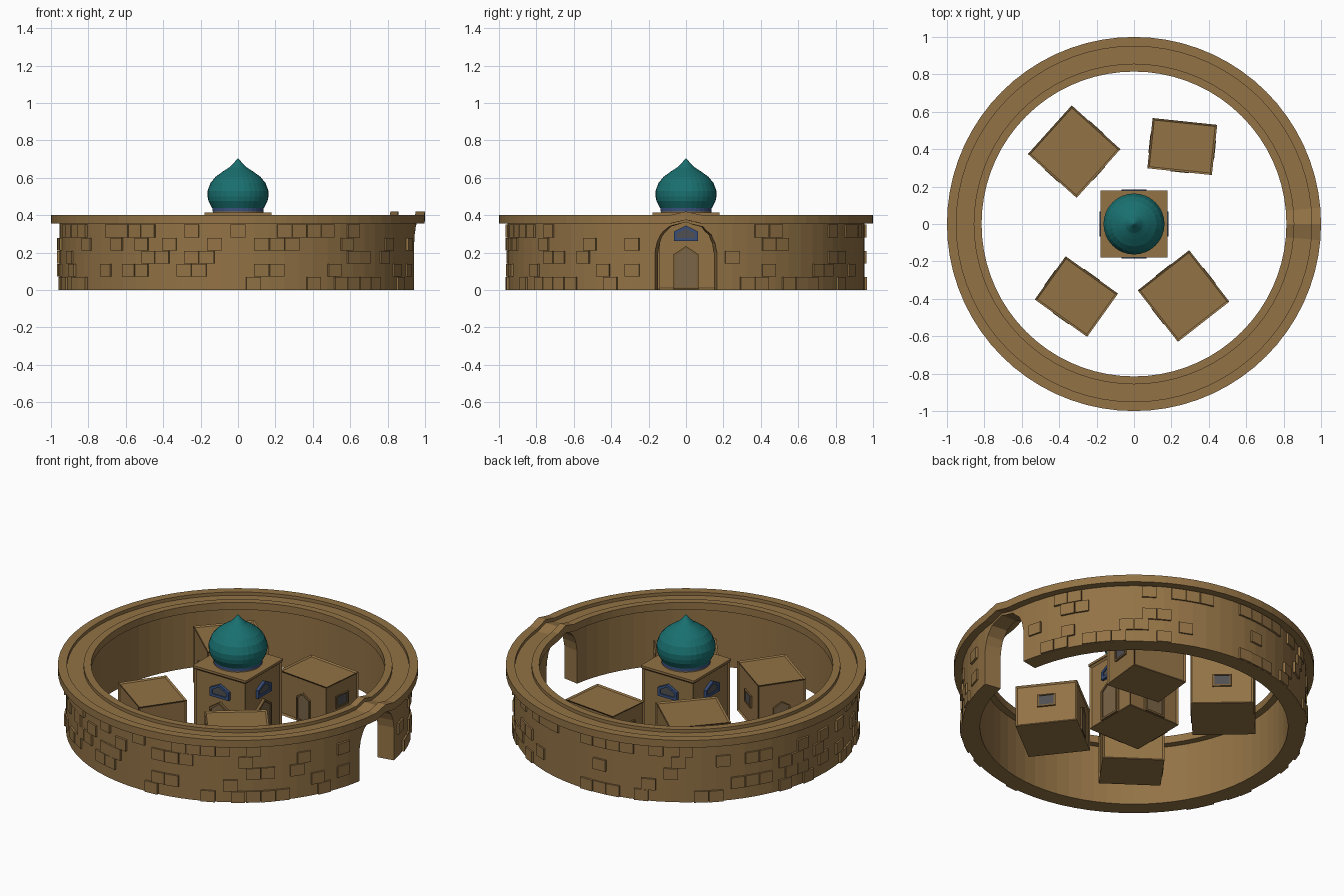
import bpy, bmesh, random
from math import sin, cos, tan, pi, radians
from mathutils import Matrix

if "Cube" in bpy.data.objects:
    bpy.data.objects.remove(bpy.data.objects["Cube"])

random.seed(7)


def material(name, rgb):
    m = bpy.data.materials.new(name)
    m.diffuse_color = (*rgb, 1)
    m.use_nodes = True
    m.node_tree.nodes["Principled BSDF"].inputs["Base Color"].default_value = m.diffuse_color
    return m


SAND = material("sandstone", (0.29, 0.17, 0.06))
TRIM = material("dark_trim", (0.19, 0.11, 0.04))
DOOR = material("door_brown", (0.20, 0.13, 0.065))
TEAL = material("teal_tile", (0.01, 0.16, 0.16))
BLUE = material("blue_tile", (0.04, 0.08, 0.2))
GLASS = material("window_grey", (0.08, 0.08, 0.085))


def finish(name, bm, mats, matrix=Matrix(), fix=True):
    if fix:
        bmesh.ops.recalc_face_normals(bm, faces=bm.faces[:])
    me = bpy.data.meshes.new(name)
    bm.to_mesh(me)
    bm.free()
    for m in mats:
        me.materials.append(m)
    ob = bpy.data.objects.new(name, me)
    ob.matrix_world = matrix
    bpy.context.collection.objects.link(ob)
    return ob


def ring(name, r0, r1, z0, z1, mat, n=72, bump=0.02):
    """Square-section ring; the top rises in a small peak over the gate (+x)."""
    bm = bmesh.new()
    loops = []
    for i in range(n):
        a = 2 * pi * i / n
        up = bump if i == 0 else 0
        loops.append([bm.verts.new((r * cos(a), r * sin(a), z + (up if z > 0.3 else 0)))
                      for r, z in ((r0, z0), (r1, z0), (r1, z1), (r0, z1))])
    for i in range(n):
        a, b = loops[i], loops[(i + 1) % n]
        for k in range(4):
            bm.faces.new((a[k], b[k], b[(k + 1) % 4], a[(k + 1) % 4]))
    return finish(name, bm, [mat])


def lathe(name, profile, mat, n=32):
    bm = bmesh.new()
    vs = [bm.verts.new((r, 0, z)) for r, z in profile]
    es = [bm.edges.new(p) for p in zip(vs, vs[1:])]
    bmesh.ops.spin(bm, geom=vs + es, cent=(0, 0, 0), axis=(0, 0, 1), angle=2 * pi, steps=n)
    bmesh.ops.remove_doubles(bm, verts=bm.verts[:], dist=1e-4)
    return finish(name, bm, [mat])


def box(name, size, z0, mat, matrix=Matrix(), rim=0):
    """Box standing on z0; rim leaves a thin raised border round each face."""
    bm = bmesh.new()
    bmesh.ops.create_cube(bm, size=1)
    for v in bm.verts:
        v.co = (v.co.x * size[0], v.co.y * size[1], (v.co.z + 0.5) * size[2] + z0)
    if rim:
        fs = [f for f in bm.faces if f.normal.z > -0.5]
        bmesh.ops.inset_individual(bm, faces=fs, thickness=rim, depth=-rim * 0.5)
    return finish(name, bm, [mat], matrix)


def framed(name, half, z0, z1, peak, rim, dist, frame_mat, fill_mat, matrix, out=0.012):
    """Framed panel on the local -y wall; a peak above z1 makes it pointed."""
    def outline(r):
        pts = [(-half + r, z0 + r), (half - r, z0 + r), (half - r, z1 - r * 0.6)]
        if peak > z1:
            pts.append((0, peak - r))
        return pts + [(-half + r, z1 - r * 0.6)]
    bm = bmesh.new()
    loops = [[bm.verts.new((u, -dist - d, z)) for u, z in outline(r)]
             for r, d in ((0, -0.01), (0, out), (rim, out), (rim, out * 0.4))]
    for a, b in zip(loops, loops[1:]):
        for k in range(len(a)):
            j = (k + 1) % len(a)
            bm.faces.new((a[k], a[j], b[j], b[k]))
    bm.faces.new(loops[-1]).material_index = 1
    bm.faces.new(loops[0][::-1])
    return finish(name, bm, [frame_mat, fill_mat], matrix)


def turn(deg):
    return Matrix.Rotation(radians(deg), 4, 'Z')


# Round wall with coping lips
wall = ring("round_wall", 0.855, 0.955, 0, 0.38, SAND)
ring("outer_coping", 0.95, 1.0, 0.355, 0.40, SAND)
ring("inner_coping", 0.815, 0.857, 0.355, 0.40, SAND)

# Pointed gate opening, cut radially through the wall
half = [(1, -0.1), (1, 0.2), (0.94, 0.25), (0.82, 0.295), (0.55, 0.338)]
arch = half + [(0, 0.363)] + [(-u, z) for u, z in half[::-1]]
bm = bmesh.new()
ends = [[bm.verts.new((x, x * tan(radians(10 * u)), z)) for u, z in arch] for x in (0.7, 1.1)]
for k in range(len(arch)):
    j = (k + 1) % len(arch)
    bm.faces.new((ends[0][k], ends[0][j], ends[1][j], ends[1][k]))
bm.faces.new(ends[0])
bm.faces.new(ends[1])
cutter = finish("gate_cutter", bm, [SAND])
cutter.hide_render = True
cutter.hide_set(True)
mod = wall.modifiers.new("gate", 'BOOLEAN')
mod.operation = 'DIFFERENCE'
mod.object = cutter
mod.solver = 'EXACT'

# Scattered stones standing proud of the wall in five courses
bm = bmesh.new()
for row in range(5):
    for col in range(72):
        ang = 5 * col + (2.5 if row % 2 else 0)
        if min(ang, 360 - ang) < 13 or random.random() > 0.3:
            continue
        m = (turn(ang) @ Matrix.Translation((0.954, 0, 0.07 * row + 0.035))
             @ Matrix.Diagonal((random.uniform(0.018, 0.028), 0.08, 0.068, 1)))
        bmesh.ops.create_cube(bm, size=1, matrix=m)
finish("wall_stones", bm, [SAND])

# Central tower with a door and window on each side
box("tower_body", (0.35, 0.35, 0.40), 0, SAND, rim=0.016)
box("tower_roof_slab", (0.36, 0.36, 0.014), 0.40, SAND)
for i in range(4):
    framed("tower_door", 0.068, 0.005, 0.19, 0.235, 0.012, 0.172, TRIM, DOOR, turn(90 * i))
    framed("tower_window", 0.065, 0.262, 0.312, 0.345, 0.016, 0.172, BLUE, GLASS, turn(90 * i))

# Onion dome on a tiled drum
lathe("dome_base", [(0, 0.41), (0.135, 0.41), (0.135, 0.425), (0, 0.425)], SAND)
lathe("dome_drum", [(0, 0.42), (0.137, 0.42), (0.137, 0.445), (0, 0.445)], BLUE)
lathe("onion_dome", [(0, 0.438), (0.138, 0.438), (0.158, 0.475), (0.163, 0.5), (0.163, 0.53),
                     (0.147, 0.572), (0.12, 0.605), (0.082, 0.633), (0.048, 0.655),
                     (0.022, 0.68), (0, 0.706)], TEAL)

# Houses: x, y, width, depth, height, rotation (door on the local -y side)
for x, y, w, d, h, rot in ((-0.32, 0.387, 0.35, 0.35, 0.34, 48),
                           (0.258, 0.414, 0.347, 0.27, 0.27, -6),
                           (-0.308, -0.388, 0.284, 0.344, 0.30, 234.5),
                           (0.265, -0.385, 0.349, 0.349, 0.255, 218)):
    place = Matrix.Translation((x, y, 0)) @ turn(rot)
    box("house", (w, d, h), 0, SAND, place, rim=0.014)
    framed("house_door", 0.05, 0.005, 0.15, 0.18, 0.01, d / 2 - 0.007, TRIM, DOOR, place, 0.01)
    for side in (90, -90):
        framed("house_window", 0.052, 0.11, 0.185, 0, 0.01, w / 2 - 0.007, TRIM, GLASS,
               place @ turn(side), 0.01)
